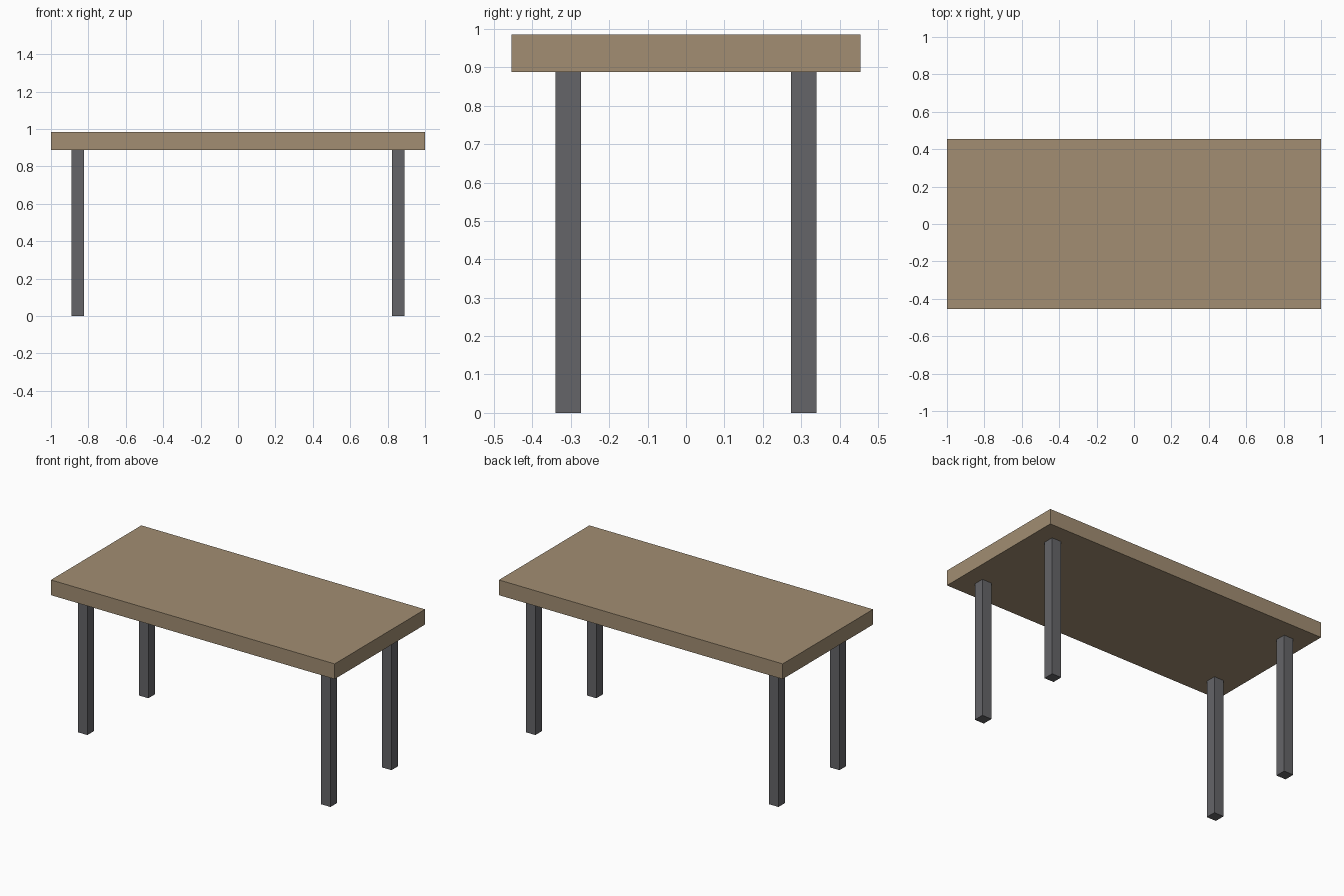
import bpy

if "Cube" in bpy.data.objects:
    bpy.data.objects.remove(bpy.data.objects["Cube"])


def material(name, rgb):
    mat = bpy.data.materials.new(name)
    mat.diffuse_color = (*rgb, 1.0)
    mat.use_nodes = True
    mat.node_tree.nodes["Principled BSDF"].inputs["Base Color"].default_value = mat.diffuse_color
    return mat


def box(name, lo, hi, mat):
    """Box spanning two opposite corners, with its scale applied."""
    centre = [(a + b) / 2 for a, b in zip(lo, hi)]
    bpy.ops.mesh.primitive_cube_add(size=1, location=centre)
    obj = bpy.context.object
    obj.name = name
    obj.scale = [b - a for a, b in zip(lo, hi)]
    bpy.ops.object.transform_apply(location=False, rotation=False, scale=True)
    obj.data.materials.append(mat)
    return obj


wood = material("wood", (0.36, 0.27, 0.17))
metal = material("dark_metal", (0.13, 0.13, 0.14))

UNDERSIDE = 0.888
LEG = 0.067
LEG_X, LEG_Y = 0.857, 0.307

# Thick table top
box("table_top", (-1, -0.455, UNDERSIDE), (1, 0.455, 0.985), wood)

# Four square legs
for side, sx in (("left", -1), ("right", 1)):
    for end, sy in (("front", -1), ("back", 1)):
        x, y = sx * LEG_X, sy * LEG_Y
        box(f"{end}_{side}_leg",
            (x - LEG / 2, y - LEG / 2, 0),
            (x + LEG / 2, y + LEG / 2, UNDERSIDE), metal)
